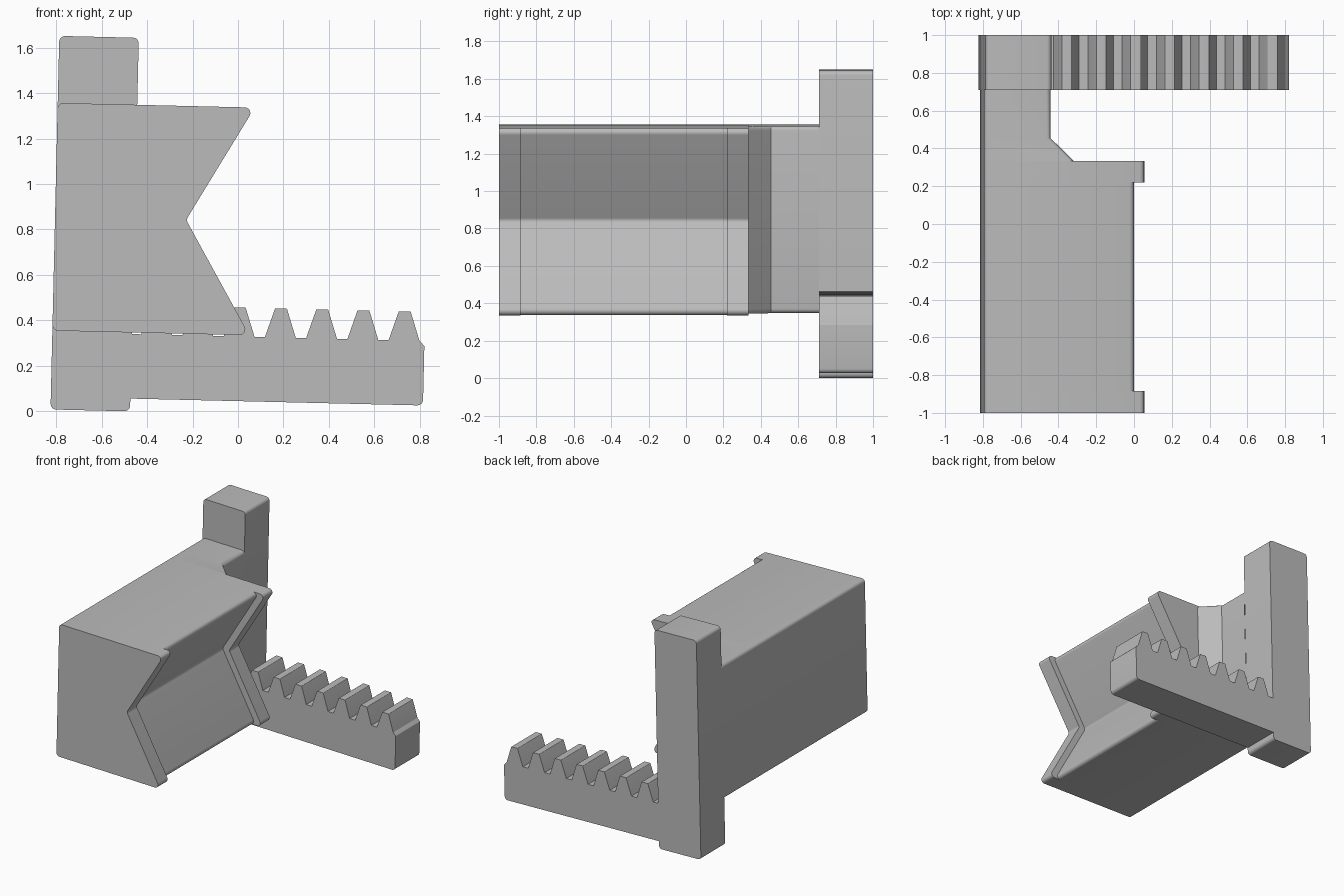
import bpy, bmesh, math
from mathutils import Vector

cube = bpy.data.objects.get("Cube")
if cube:
    bpy.data.objects.remove(cube, do_unlink=True)

TILT = 0.0235
ORIGIN = Vector((-0.825, 0.008))
R = 0.025

grey = bpy.data.materials.new("plain_grey")
grey.use_nodes = True
COLOR = (0.5, 0.5, 0.5, 1)
grey.diffuse_color = COLOR
grey.node_tree.nodes["Principled BSDF"].inputs["Base Color"].default_value = COLOR


def fillet(points, steps=5):
    """Round each (u, v, radius) corner of a closed outline."""
    out = []
    for i, (u, v, r) in enumerate(points):
        p = Vector((u, v))
        if r == 0:
            out.append(p)
            continue
        a = (Vector(points[i - 1][:2]) - p).normalized()
        b = (Vector(points[(i + 1) % len(points)][:2]) - p).normalized()
        half = a.angle(b) / 2
        center = p + (a + b).normalized() * (r / math.sin(half))
        start = p + a * (r / math.tan(half)) - center
        end = p + b * (r / math.tan(half)) - center
        sweep = math.pi - 2 * half
        for k in range(steps + 1):
            t = k / steps
            arc = (start * math.sin((1 - t) * sweep) + end * math.sin(t * sweep)) / math.sin(sweep)
            out.append(center + arc)
    return out


def loft(name, sections, caps=True):
    """Skin a list of (y, outline) sections; outlines lean by the tilt."""
    bm = bmesh.new()
    rings = []
    for y, outline in sections:
        ring = []
        for p in outline:
            x = ORIGIN.x + p.x * math.cos(TILT) + p.y * math.sin(TILT)
            z = ORIGIN.y - p.x * math.sin(TILT) + p.y * math.cos(TILT)
            ring.append(bm.verts.new((x, y, z)))
        rings.append(ring)
    n = len(rings[0])
    for r0, r1 in zip(rings, rings[1:]):
        for i in range(n):
            j = (i + 1) % n
            bm.faces.new((r0[i], r0[j], r1[j], r1[i]))
    if caps:
        bm.faces.new(rings[0][::-1])
        bm.faces.new(rings[-1])
    bmesh.ops.remove_doubles(bm, verts=bm.verts, dist=0.0002)
    bmesh.ops.recalc_face_normals(bm, faces=bm.faces)
    mesh = bpy.data.meshes.new(name)
    bm.to_mesh(mesh)
    bm.free()
    mesh.materials.append(grey)
    obj = bpy.data.objects.new(name, mesh)
    bpy.context.collection.objects.link(obj)
    bpy.ops.object.select_all(action='DESELECT')
    obj.select_set(True)
    bpy.context.view_layer.objects.active = obj
    bpy.ops.object.shade_smooth_by_angle(angle=math.radians(25))
    return obj


LOW, HIGH = 0.347, 1.349
MID = (LOW + HIGH) / 2


# Jaw block with a V notch and a raised lip at each end
def jaw(inset):
    tip, notch = 0.867 - inset, 0.577 - inset
    return fillet([(0, LOW, R), (tip, LOW, R), (notch, MID, R),
                   (tip, HIGH, R), (0, HIGH, R)])


wide, narrow = jaw(0), jaw(0.055)
loft("jaw_block", [(-1, wide), (-0.885, wide), (-0.885, narrow),
                   (0.22, narrow), (0.22, wide), (0.333, wide)])


# Neck tapering from the jaw to the post
def neck(right):
    return fillet([(0, LOW, R), (right, LOW, R), (right, HIGH, R), (0, HIGH, R)])


loft("neck", [(0.333, neck(0.475)), (0.455, neck(0.352)), (0.71, neck(0.352))], caps=False)

# Upright post and toothed rail in one plate
POST, END, ROOT, CREST = 0.35, 1.638, 0.34, 0.468
plate = [(0, 0, R), (POST, 0, R), (POST, 0.056, 0),
         (END, 0.056, R), (END, 0.318, 0.01)]
for k in range(7):
    c = 1.548 - 0.1815 * k
    plate += [(c + 0.068, ROOT, 0), (c + 0.026, CREST, 0.004),
              (c - 0.026, CREST, 0.004), (c - 0.068, ROOT, 0)]
plate += [(POST, ROOT, 0), (POST, 1.644, R), (0, 1.644, R)]
outline = fillet(plate)
loft("toothed_plate", [(0.71, outline), (1, outline)])
